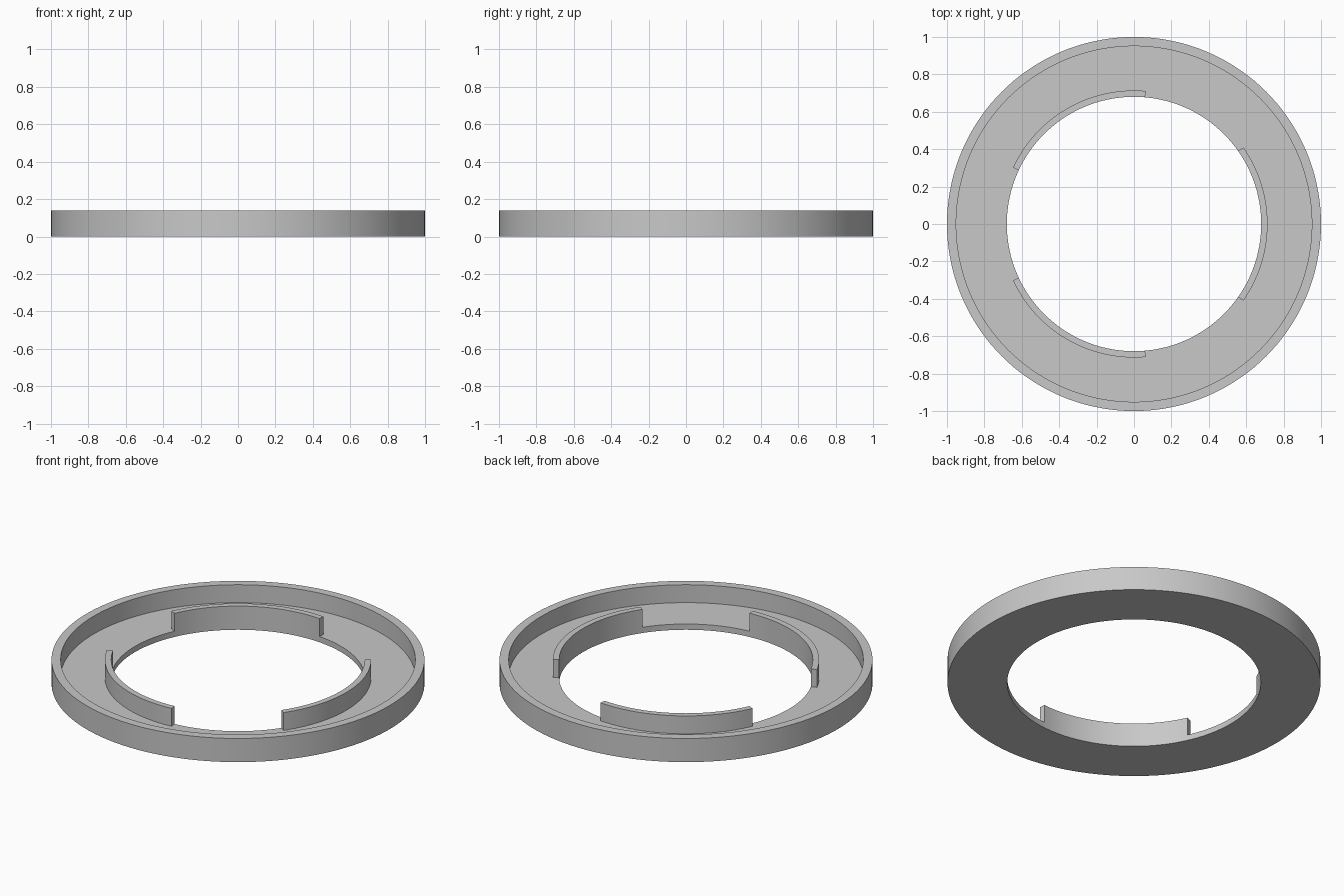
import bpy, bmesh, math

cube = bpy.data.objects.get("Cube")
if cube:
    bpy.data.objects.remove(cube, do_unlink=True)

SEGMENTS = 144
HEIGHT, FLOOR = 0.14, 0.034
R_HOLE, R_TAB, R_LIP, R_OUT = 0.68, 0.714, 0.951, 1.0
TAB_HALF_ANGLE = 35

grey = bpy.data.materials.new("plain_grey")
grey.use_nodes = True
colour = (0.58, 0.58, 0.58, 1)
grey.diffuse_color = colour
grey.node_tree.nodes["Principled BSDF"].inputs["Base Color"].default_value = colour

# Tray: a revolved L-shaped section with an upright outer rim
profile = [(R_HOLE, 0), (R_OUT, 0), (R_OUT, HEIGHT), (R_LIP, HEIGHT),
           (R_LIP, FLOOR), (R_TAB, FLOOR), (R_HOLE, FLOOR)]
bm = bmesh.new()
rings = []
for i in range(SEGMENTS):
    a = math.tau * i / SEGMENTS
    rings.append([bm.verts.new((r * math.cos(a), r * math.sin(a), z)) for r, z in profile])
for i, ring in enumerate(rings):
    following = rings[(i + 1) % SEGMENTS]
    for j in range(len(profile)):
        k = (j + 1) % len(profile)
        bm.faces.new((ring[j], following[j], following[k], ring[k]))
bmesh.ops.recalc_face_normals(bm, faces=bm.faces)


# Three curved tabs: raise the narrow floor band beside the hole
def is_tab(face):
    c = face.calc_center_median()
    angle = math.degrees(math.atan2(c.y, c.x))
    from_tab_centre = abs((angle + 60) % 120 - 60)
    return (abs(c.z - FLOOR) < 0.001 and c.xy.length < R_TAB
            and from_tab_centre < TAB_HALF_ANGLE)


base = [f for f in bm.faces if is_tab(f)]
raised = bmesh.ops.extrude_face_region(bm, geom=base)["geom"]
leftover = [f for f in base if f.is_valid]
if leftover:
    bmesh.ops.delete(bm, geom=leftover, context="FACES")
for v in raised:
    if isinstance(v, bmesh.types.BMVert):
        v.co.z = HEIGHT
bmesh.ops.recalc_face_normals(bm, faces=bm.faces)

mesh = bpy.data.meshes.new("ring_tray")
bm.to_mesh(mesh)
bm.free()
mesh.materials.append(grey)
tray = bpy.data.objects.new("ring_tray", mesh)
bpy.context.collection.objects.link(tray)

# Smooth round walls with sharp edges
bpy.ops.object.select_all(action="DESELECT")
tray.select_set(True)
bpy.context.view_layer.objects.active = tray
bpy.ops.object.shade_smooth_by_angle(angle=math.radians(30))
